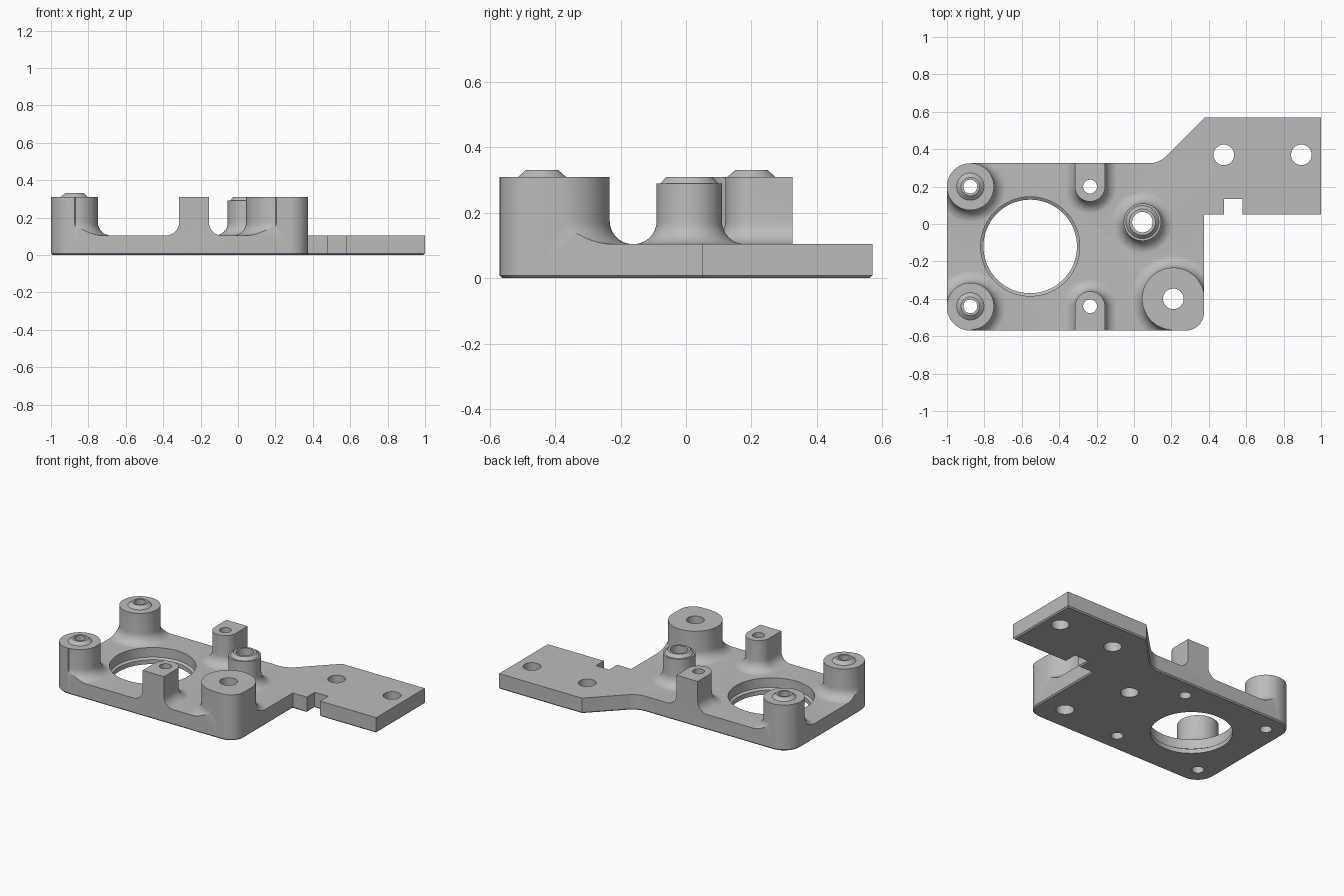
import bpy, bmesh, math

cube = bpy.data.objects.get("Cube")
if cube:
    bpy.data.objects.remove(cube, do_unlink=True)

THICK, TOP, FILLET = 0.105, 0.31, 0.07

grey = bpy.data.materials.new("light grey")
grey.use_nodes = True
grey.diffuse_color = (0.5, 0.5, 0.5, 1)
grey.node_tree.nodes["Principled BSDF"].inputs["Base Color"].default_value = (0.5, 0.5, 0.5, 1)


def finish(bm, name):
    bmesh.ops.recalc_face_normals(bm, faces=bm.faces[:])
    mesh = bpy.data.meshes.new(name)
    bm.to_mesh(mesh)
    bm.free()
    mesh.materials.append(grey)
    obj = bpy.data.objects.new(name, mesh)
    bpy.context.collection.objects.link(obj)
    return obj


def lathe(name, x, y, profile, push=(0, 0), core=0.0, segs=64):
    """Turned solid; vertices beyond the core radius can be pushed outward."""
    bm = bmesh.new()
    rings = []
    for r, z in profile:
        ring = []
        for i in range(segs):
            a = 2 * math.pi * (i + 0.5) / segs
            px, py = r * math.cos(a), r * math.sin(a)
            if r > core and px * push[0] >= 0 and py * push[1] >= 0:
                px, py = px + push[0], py + push[1]
            ring.append(bm.verts.new((x + px, y + py, z)))
        rings.append(ring)
    for low, high in zip(rings, rings[1:]):
        for i in range(segs):
            j = (i + 1) % segs
            bm.faces.new((low[i], low[j], high[j], high[i]))
    bm.faces.new(rings[0])
    bm.faces.new(rings[-1])
    return finish(bm, name)


def combine(target, tool, operation):
    mod = target.modifiers.new(operation, "BOOLEAN")
    mod.operation, mod.solver, mod.object = operation, "EXACT", tool
    bpy.context.view_layer.objects.active = target
    bpy.ops.object.modifier_apply(modifier=mod.name)
    bpy.data.objects.remove(tool, do_unlink=True)


def post(name, x, y, r, top=TOP, boss=(), push=(0, 0)):
    """Post with a flared foot, running into the plate edge along push."""
    prof = [(r + FILLET, 0.05)]
    for i in range(9):
        a = math.pi / 2 * i / 8
        prof.append((r + FILLET * (1 - math.sin(a)),
                     THICK - 0.001 + FILLET * (1 - math.cos(a))))
    prof.append((r, top))
    return lathe(name, x, y, prof + list(boss), push, r - 0.002)


def outline_prism():
    """Tall solid with the plan outline, rounded corners, chamfered bottom."""
    corners = [(-1, -0.57, 0.125), (0.375, -0.57, 0.1), (0.375, 0.05, 0),
               (0.48, 0.05, 0), (0.48, 0.135, 0), (0.58, 0.135, 0),
               (0.58, 0.05, 0), (1, 0.05, 0), (1, 0.57, 0), (0.38, 0.57, 0),
               (0.135, 0.325, 0.05), (-1, 0.325, 0.125)]
    bm = bmesh.new()
    low = [bm.verts.new((x, y, 0)) for x, y, r in corners]
    high = [bm.verts.new((x, y, 0.5)) for x, y, r in corners]
    bm.faces.new(low[::-1])
    bm.faces.new(high)
    for i in range(len(low)):
        j = (i + 1) % len(low)
        bm.faces.new((low[i], low[j], high[j], high[i]))
    uprights = [(bm.edges.get((a, b)), c[2]) for a, b, c in zip(low, high, corners) if c[2]]
    for edge, r in uprights:
        bmesh.ops.bevel(bm, geom=[edge], offset=r, segments=12, profile=0.5, affect="EDGES")
    rim = [e for e in bm.edges if all(v.co.z < 0.001 for v in e.verts)]
    bmesh.ops.bevel(bm, geom=rim, offset=0.008, segments=1, affect="EDGES")
    return finish(bm, "outline")


# Oversized slab that becomes the mounting plate
bm = bmesh.new()
bmesh.ops.create_cube(bm, size=1)
for v in bm.verts:
    v.co.x *= 2.6
    v.co.y *= 2
    v.co.z = THICK if v.co.z > 0 else -0.1
body = finish(bm, "mounting_plate")

# Standoff posts
cone = ((0.073, TOP), (0.05, 0.33))
FRONT, BACK = -0.44, 0.2
posts = [post("round_standoff", 0.045, 0.01, 0.1, 0.29, ((0.088, 0.29), (0.07, TOP))),
         post("large_corner_post", 0.21, -0.4, 0.167, push=(0.15, -0.15))]
for y, out in ((FRONT, -0.15), (BACK, 0.15)):
    posts.append(post("corner_standoff", -0.875, y, 0.126, boss=cone, push=(-0.15, out)))
    posts.append(post("edge_post", -0.235, y, 0.08, push=(0, out * 2)))
for p in posts:
    combine(body, p, "UNION")

# Trim everything to the plan outline
combine(body, outline_prism(), "INTERSECT")

# Screw holes
holes = [(0.045, 0.01, 0.055), (0.21, -0.4, 0.055), (0.48, 0.37, 0.055), (0.895, 0.37, 0.055)]
holes += [(x, y, 0.037) for x in (-0.875, -0.235) for y in (FRONT, BACK)]
for x, y, r in holes:
    combine(body, lathe("hole", x, y, [(r, -0.2), (r, 0.6)], segs=40), "DIFFERENCE")

# Large stepped opening
combine(body, lathe("opening", -0.555, -0.12,
                    [(0.25, -0.2), (0.25, 0.03), (0.265, 0.04), (0.265, 0.3)], segs=96), "DIFFERENCE")

body.select_set(True)
bpy.context.view_layer.objects.active = body
bpy.ops.object.shade_smooth_by_angle(angle=math.radians(30))
